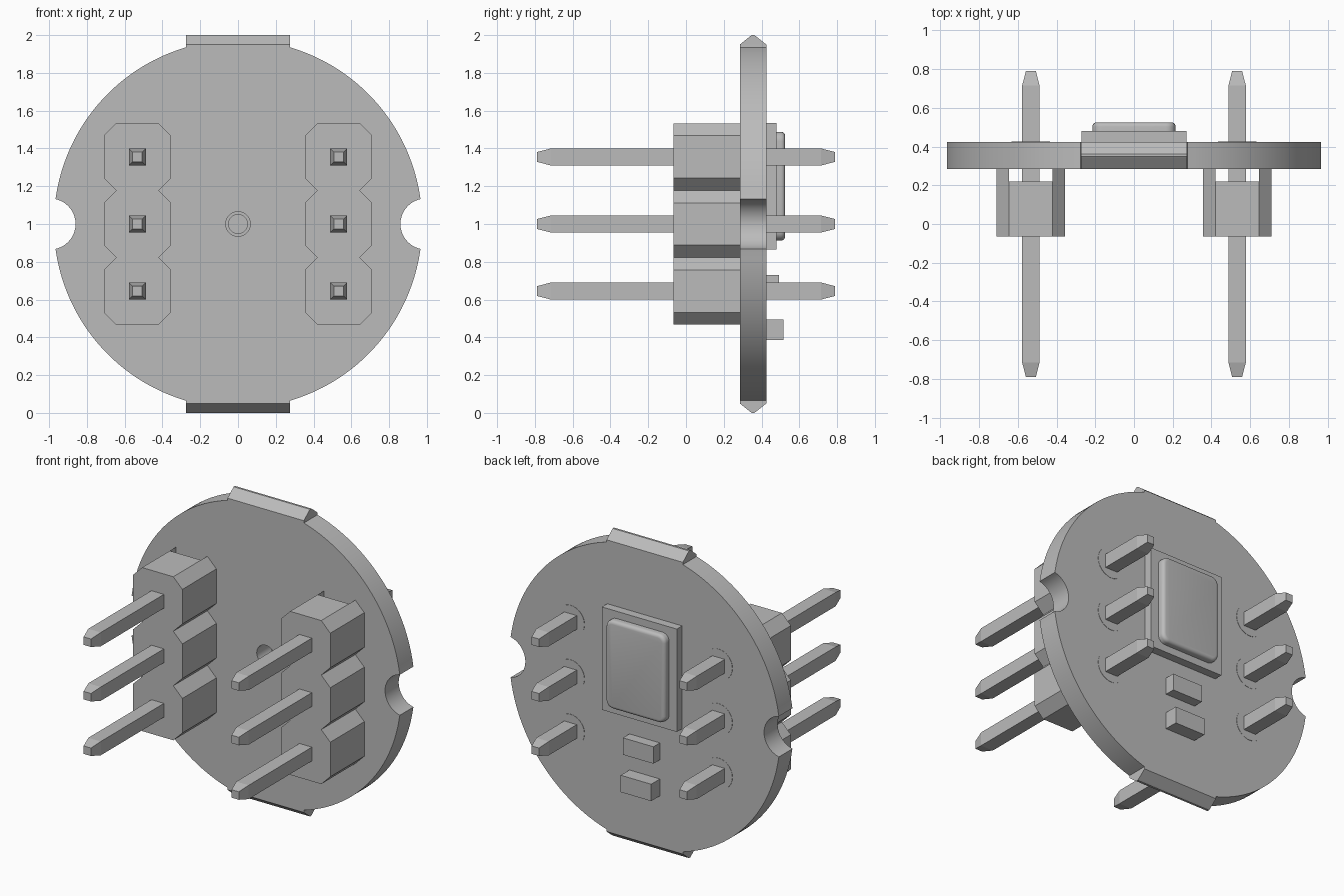
import bpy, bmesh, math

cube = bpy.data.objects.get("Cube")
if cube:
    bpy.data.objects.remove(cube, do_unlink=True)

grey = bpy.data.materials.new("plain_grey")
grey.use_nodes = True
grey.diffuse_color = (0.5, 0.5, 0.5, 1)
grey.node_tree.nodes["Principled BSDF"].inputs["Base Color"].default_value = (0.5, 0.5, 0.5, 1)


def finish(name, bm, smooth=False):
    bmesh.ops.recalc_face_normals(bm, faces=bm.faces[:])
    mesh = bpy.data.meshes.new(name)
    bm.to_mesh(mesh)
    bm.free()
    mesh.materials.append(grey)
    if smooth:
        for p in mesh.polygons:
            p.use_smooth = True
        mesh.set_sharp_from_angle(angle=math.radians(35))
    obj = bpy.data.objects.new(name, mesh)
    bpy.context.collection.objects.link(obj)
    return obj


def prism(name, loops, d0, d1, axis="Y", smooth=False, bevel=0):
    """Extrude an outline (with optional hole loops) along an axis."""
    bm = bmesh.new()
    place = (lambda a, b: (a, d0, b)) if axis == "Y" else (lambda a, b: (d0, a, b))
    edges = []
    for loop in loops:
        vs = [bm.verts.new(place(a, b)) for a, b in loop]
        if len(loops) == 1:
            bm.faces.new(vs)
        else:
            edges += [bm.edges.new((v, vs[i - 1])) for i, v in enumerate(vs)]
    if edges:
        bmesh.ops.triangle_fill(bm, edges=edges, use_beauty=True)
    res = bmesh.ops.extrude_face_region(bm, geom=bm.faces[:], use_keep_orig=True)
    top = [g for g in res["geom"] if isinstance(g, bmesh.types.BMVert)]
    shift = (0, d1 - d0, 0) if axis == "Y" else (d1 - d0, 0, 0)
    bmesh.ops.translate(bm, verts=top, vec=shift)
    if bevel:
        bmesh.ops.recalc_face_normals(bm, faces=bm.faces[:])
        rim = [e for e in bm.edges if all(v in top for v in e.verts)]
        bmesh.ops.bevel(bm, geom=rim, offset=bevel, segments=4, profile=0.5, affect="EDGES")
    return finish(name, bm, smooth)


def arc(cx, cz, r, a0, a1, n):
    angles = [math.radians(a0 + (a1 - a0) * i / n) for i in range(n + 1)]
    return [(cx + r * math.cos(a), cz + r * math.sin(a)) for a in angles]


def circle(cx, cz, r, n=32):
    return arc(cx, cz, r, 0, 360, n)[:-1]


def rect(cx, cz, w, h):
    return [(cx + sx * w / 2, cz + sz * h / 2) for sx, sz in ((-1, -1), (1, -1), (1, 1), (-1, 1))]


def pin(name, x, z):
    """Square pin with tapered tips."""
    bm = bmesh.new()
    rings = []
    for y, h in ((-0.79, 0.026), (-0.715, 0.045), (0.715, 0.045), (0.79, 0.026)):
        rings.append([bm.verts.new((a, y, b)) for a, b in rect(x, z, 2 * h, 2 * h)])
    for r0, r1 in zip(rings, rings[1:]):
        for i in range(4):
            bm.faces.new((r0[i - 1], r0[i], r1[i], r1[i - 1]))
    bm.faces.new(rings[0])
    bm.faces.new(rings[-1])
    finish(name, bm)


FRONT, BACK = 0.285, 0.425

# Round circuit board with side notches, flats for the tabs and a centre hole
quarter = arc(0.995, 0, 0.135, 180, 102, 10) + arc(0, 0, 0.975, 8.2, 73.6, 24) + [(0.275, 0.95)]
left = [(-x, z) for x, z in quarter]
outline = quarter + left[::-1] + [(x, -z) for x, z in left[1:]]
outline += [(x, -z) for x, z in quarter[:0:-1]]
outline = [(x, z + 1) for x, z in outline]
prism("circuit_board", [outline, circle(0, 1, 0.065)], FRONT, BACK, smooth=True)

# Ridged break-off tabs at top and bottom
ridge = [(FRONT, 0.95), (0.34, 0.994), (0.348, 1), (0.362, 1), (0.37, 0.994), (BACK, 0.95)]
for label, s in (("top", 1), ("bottom", -1)):
    prism(label + "_tab", [[(y, 1 + s * z) for y, z in ridge]], -0.275, 0.275, axis="X")

# Pin headers: notched housing, stand-off feet, pins and solder pads
PITCH, W, C = 0.355, 0.1775, 0.1125
rows = [1 + k * PITCH for k in (-1, 0, 1)]
for label, side in (("left", 1), ("right", -1)):
    cx = side * 0.533
    edge = [(C, rows[0] - W)]
    for z in rows:
        edge += [(W, z - C), (W, z + C), (C, z + W)]
    body = [(cx + x, z) for x, z in edge] + [(cx - x, z) for x, z in edge[::-1]]
    prism(label + "_header_housing", [body], -0.065, 0.22)
    for i, z in enumerate(rows):
        for s in (-1, 1):
            foot = [(cx + s * x, z + dz) for x, dz in ((C, -W), (W, -C), (W, C), (C, W))]
            prism(f"{label}_header_foot", [foot], 0.22, FRONT)
        pin(f"{label}_pin_{i + 1}", cx, z)
        prism(f"{label}_solder_pad_{i + 1}", [circle(cx, z, 0.1)], BACK - 0.01, BACK + 0.002)

# Sensor package with a port hole and a rounded metal lid
prism("sensor_base", [rect(0, 1.2, 0.54, 0.67), circle(0, 1, 0.05)], BACK, 0.48)
w, h, r = 0.215, 0.288, 0.05
lid = []
for sx, sz, a in ((1, 1, 0), (-1, 1, 90), (-1, -1, 180), (1, -1, 270)):
    lid += arc(sx * (w - r), 1.2 + sz * (h - r), r, a, a + 90, 6)
prism("sensor_lid", [lid], 0.46, 0.525, smooth=True, bevel=0.022)

# Small surface-mount parts below the sensor
prism("upper_chip_component", [rect(0, 0.675, 0.22, 0.11)], BACK, 0.492)
prism("lower_chip_component", [rect(0, 0.44, 0.22, 0.11)], BACK, 0.515)
